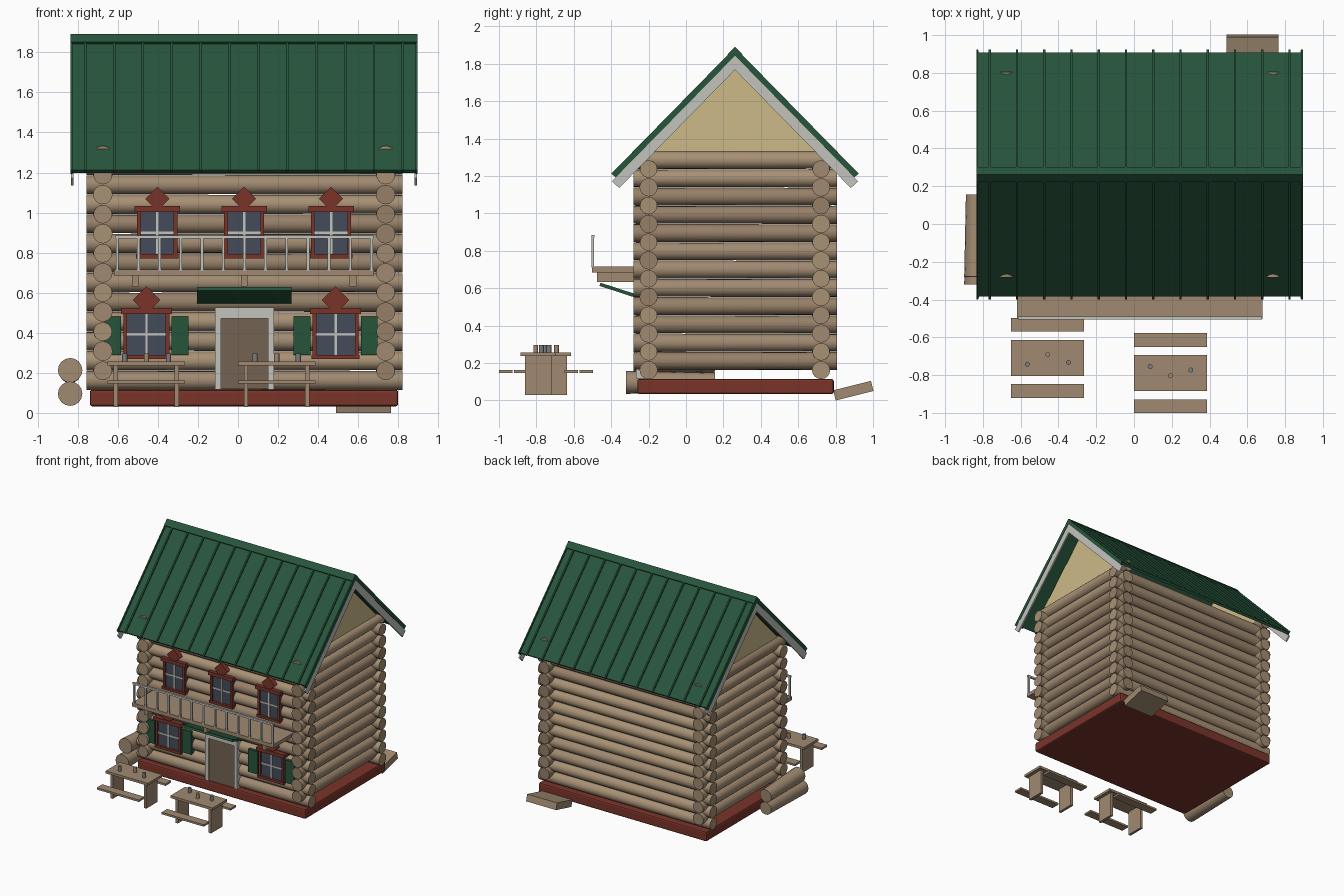
import bpy, bmesh, random
from math import atan, cos, sin, tan, radians, pi
from mathutils import Vector, Matrix

if "Cube" in bpy.data.objects:
    bpy.data.objects.remove(bpy.data.objects["Cube"])

random.seed(4)


def mat(name, r, g, b):
    m = bpy.data.materials.new(name)
    m.diffuse_color = [((c / 255 + 0.055) / 1.055) ** 2.4 for c in (r, g, b)] + [1]
    m.use_nodes = True
    m.node_tree.nodes["Principled BSDF"].inputs["Base Color"].default_value = m.diffuse_color
    return m


WOOD = mat("wood", 160, 138, 113)
LOGS = [WOOD, mat("wood_light", 168, 145, 117), mat("wood_dark", 150, 128, 104)]
DOOR = mat("door_brown", 116, 99, 83)
RED = mat("red_brown", 122, 52, 42)
GREEN = mat("green", 38, 84, 59)
CREAM = mat("cream", 206, 186, 137)
TRIM = mat("light_trim", 196, 195, 190)
GLASS = mat("dark_glass", 68, 76, 90)
STEEL = mat("cup_grey", 125, 125, 128)


def finish(name, bm, m):
    bmesh.ops.recalc_face_normals(bm, faces=bm.faces)
    me = bpy.data.meshes.new(name)
    bm.to_mesh(me)
    bm.free()
    me.materials.append(m)
    ob = bpy.data.objects.new(name, me)
    bpy.context.collection.objects.link(ob)
    return ob


def box(name, x0, x1, y0, y1, z0, z1, m, tilt=0):
    """Box from its limits, optionally tilted about x through its centre."""
    bm = bmesh.new()
    bmesh.ops.create_cube(bm, size=1)
    mx = (Matrix.Translation(((x0 + x1) / 2, (y0 + y1) / 2, (z0 + z1) / 2))
          @ Matrix.Rotation(radians(tilt), 4, 'X')
          @ Matrix.Diagonal((x1 - x0, y1 - y0, z1 - z0, 1)))
    bm.transform(mx)
    return finish(name, bm, m)


def rod(name, a, b, r1, r2, m, sides=16):
    """Round bar from point a to point b."""
    a, b = Vector(a), Vector(b)
    bm = bmesh.new()
    bmesh.ops.create_cone(bm, cap_ends=True, segments=sides, radius1=r1,
                          radius2=r2, depth=(b - a).length)
    q = (b - a).to_track_quat('Z', 'Y').to_matrix().to_4x4()
    bm.transform(Matrix.Translation((a + b) / 2) @ q)
    ob = finish(name, bm, m)
    rods.append(ob)
    return ob


def prism(name, pts, axis, lo, hi, m):
    """Profile extruded along x (points are y,z) or y (points are x,z)."""
    bm = bmesh.new()
    vs = [bm.verts.new((lo, p, q) if axis == 'x' else (p, lo, q)) for p, q in pts]
    f = bm.faces.new(vs)
    ex = bmesh.ops.extrude_face_region(bm, geom=[f])
    d = (hi - lo, 0, 0) if axis == 'x' else (0, hi - lo, 0)
    bmesh.ops.translate(bm, vec=d, verts=[v for v in ex["geom"] if isinstance(v, bmesh.types.BMVert)])
    return finish(name, bm, m)


rods = []

# Base plinth
base = box("base", -0.74, 0.80, -0.26, 0.79, 0.033, 0.115, RED)
bev = base.modifiers.new("bevel", 'BEVEL')
bev.width = 0.012
bev.segments = 2

# Interlocking log walls
def log(name, a, b, i):
    r = (0.0485, 0.0465) if i % 2 else (0.0465, 0.0485)
    rod(name, a, b, *r, random.choice(LOGS))

for i in range(12):
    z = 0.162 + 0.0977 * i
    for side, y in (("front", -0.20), ("back", 0.722)):
        log(f"{side}_log_{i}", (-0.757, y, z), (0.82, y, z), i)
    z += 0.0485
    for side, x in (("left", -0.675), ("right", 0.737)):
        log(f"{side}_log_{i}", (x, -0.282, z), (x, 0.806, z), i)

# Roof: sloped layers measured along (u) and away from (n) the gable line
RY, RZ, A = 0.262, 1.767, atan(1.02)

def slope(name, n0, n1, u1, x0, x1, m):
    for side, s in (("front", -1), ("back", 1)):
        prof = [(-n0 * tan(A), n0), (u1, n0), (u1, n1), (-n1 * tan(A), n1)]
        pts = [(RY + s * (u * cos(A) + n * sin(A)), RZ - u * sin(A) + n * cos(A))
               for u, n in prof]
        prism(f"{name}_{side}", pts, 'x', x0, x1, m)

slope("roof_panel", 0.053, 0.073, 0.848, -0.833, 0.893, GREEN)
slope("ridge_cap", 0.073, 0.087, -0.032, -0.835, 0.895, GREEN)
for x in (-0.833, 0.881):
    slope("barge_board", 0.0, 0.053, 0.885, x, x + 0.012, TRIM)
for i in range(12):
    x = -0.763 + 0.1442 * i
    slope(f"roof_rib_{i}", 0.073, 0.084, 0.858, x - 0.006, x + 0.006, GREEN)
for x in (-0.835, 0.885):
    slope("roof_edge_rib", 0.053, 0.084, 0.858, x, x + 0.01, GREEN)

# Gable infill panels
for side, x in (("left", -0.685), ("right", 0.727)):
    apex, low = RZ + 0.06, 1.29
    w = (apex - low) / 1.02
    prism(f"gable_{side}", [(RY - w, low), (RY + w, low), (RY, apex)], 'x', x, x + 0.02, CREAM)

# Door and awning
box("door", -0.088, 0.152, -0.256, -0.2, 0.12, 0.475, DOOR)
box("door_jamb_left", -0.115, -0.085, -0.266, -0.2, 0.118, 0.525, TRIM)
box("door_jamb_right", 0.149, 0.179, -0.266, -0.2, 0.118, 0.525, TRIM)
box("door_head", -0.085, 0.149, -0.266, -0.2, 0.472, 0.525, TRIM)
box("awning", -0.205, 0.268, -0.465, -0.255, 0.579, 0.597, GREEN, -18)

# Windows with pointed heads
def window(name, cx, z0, z1, hw, peak):
    box(name + "_glass", cx - hw, cx + hw, -0.253, -0.2, z0, z1, GLASS)
    for s in (-1, 1):
        a, b = sorted((cx + s * hw, cx + s * (hw - 0.018)))
        box(name + "_side", a, b, -0.266, -0.2, z0, z1, RED)
    box(name + "_sill", cx - hw - 0.006, cx + hw + 0.006, -0.272, -0.2, z0 - 0.008, z0 + 0.012, RED)
    box(name + "_header", cx - hw - 0.014, cx + hw + 0.014, -0.276, -0.2, z1 - 0.014, z1 + 0.015, RED)
    c = z1 + 0.015 + peak * 0.6
    prism(name + "_crest", [(cx, c - peak), (cx + peak, c), (cx, c + peak), (cx - peak, c)],
          'y', -0.27, -0.23, RED)
    zc = (z0 + z1) / 2
    box(name + "_bar_upright", cx - 0.006, cx + 0.006, -0.26, -0.24, z0, z1, TRIM)
    box(name + "_bar_cross", cx - hw + 0.016, cx + hw - 0.016, -0.259, -0.24, zc - 0.006, zc + 0.006, TRIM)

for i, cx in enumerate((-0.457, 0.487)):
    window(f"lower_window_{i}", cx, 0.278, 0.508, 0.114, 0.068)
    for s in (-1, 1):
        x = cx + s * 0.168
        box(f"shutter_{i}", x - 0.042, x + 0.042, -0.262, -0.22, 0.29, 0.48, GREEN)
for i, cx in enumerate((-0.403, 0.031, 0.465)):
    window(f"upper_window_{i}", cx, 0.78, 1.018, 0.1, 0.06)

# Balcony deck, beams and railing
box("balcony_deck", -0.62, 0.68, -0.503, -0.2, 0.685, 0.715, WOOD)
for x in (-0.511, 0.031, 0.574):
    box("balcony_beam", x - 0.017, x + 0.017, -0.475, -0.2, 0.632, 0.685, WOOD)
box("railing_top", -0.615, 0.677, -0.506, -0.49, 0.87, 0.885, TRIM)
for i in range(13):
    x = -0.603 + 0.1058 * i
    box(f"baluster_{i}", x - 0.007, x + 0.007, -0.504, -0.491, 0.71, 0.872, TRIM)

# Picnic tables with benches and cups
def table(name, cx, cy, cups):
    w = 0.193
    box(name + "_top", cx - w, cx + w, cy - 0.095, cy + 0.095, 0.236, 0.256, WOOD)
    for s in (-1, 1):
        x, y = cx + s * 0.153, cy + s * 0.175
        box(name + "_leg", x - 0.011, x + 0.011, cy - 0.073, cy + 0.073, 0.03, 0.238, WOOD)
        box(name + "_bench", cx - w, cx + w, y - 0.036, y + 0.036, 0.146, 0.162, WOOD)
    for i, (x, y) in enumerate(cups):
        rod(f"{name}_cup_{i}", (x, y, 0.254), (x, y, 0.297), 0.013, 0.013,
            WOOD if i == 1 else STEEL, 12)

table("left_table", -0.458, -0.709, [(-0.565, -0.742), (-0.457, -0.692), (-0.347, -0.733)])
table("right_table", 0.193, -0.789, [(0.085, -0.755), (0.193, -0.803), (0.301, -0.773)])

# Stacked spare logs on the left
rod("spare_log_lower", (-0.838, -0.32, 0.096), (-0.838, 0.155, 0.096), 0.061, 0.052, WOOD)
rod("spare_log_upper", (-0.838, -0.28, 0.213), (-0.838, 0.155, 0.2), 0.061, 0.052, WOOD)

# Tilted step at the back
box("back_step", 0.49, 0.765, 0.791, 0.999, 0.024, 0.08, WOOD, 14)

# Smooth the round parts, keeping end caps sharp
bpy.ops.object.select_all(action='DESELECT')
for ob in rods:
    ob.select_set(True)
bpy.context.view_layer.objects.active = rods[0]
bpy.ops.object.shade_smooth_by_angle(angle=radians(35))
